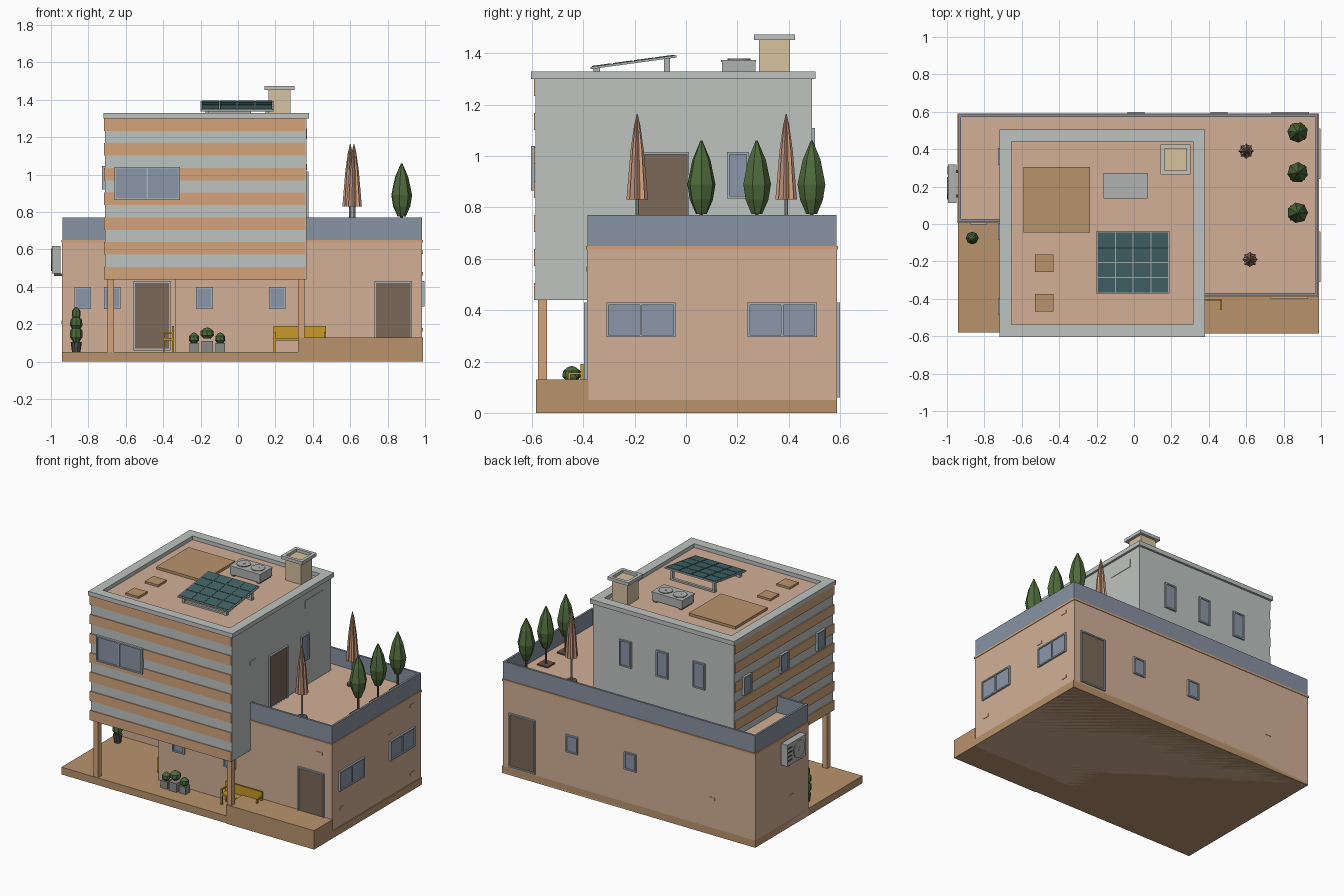
import bpy, bmesh, math
from mathutils import Matrix, Vector

if "Cube" in bpy.data.objects:
    bpy.data.objects.remove(bpy.data.objects["Cube"])

def mat(name, hexcol):
    m = bpy.data.materials.new(name)
    c = [int(hexcol[i:i + 2], 16) / 255 for i in (0, 2, 4)]
    m.diffuse_color = [((v + .055) / 1.055) ** 2.4 for v in c] + [1]
    m.use_nodes = True
    m.node_tree.nodes["Principled BSDF"].inputs["Base Color"].default_value = m.diffuse_color
    return m

PINK, GREY, ORANGE = mat("plaster", "D2B097"), mat("pale_grey", "BEC4C0"), mat("orange", "D3A57B")
BLUE, BROWN, GLASS = mat("slate", "8792A2"), mat("deck", "B9946D"), mat("glass", "8A96A8")
DOOR, FRAME, GOLD = mat("door", "7C6858"), mat("frame", "A9B5BC"), mat("yellow", "C79A28")
GREEN, POT, DARK = mat("leaf", "4F6B3C"), mat("pot", "8A8A8A"), mat("dark", "55504C")
METAL, TEAL, BEIGE = mat("metal", "B0B2B2"), mat("solar", "426468"), mat("chimney", "D6C2A0")
ROSE, TRUNK = mat("rose", "B98E80"), mat("trunk", "66503E")
I = Matrix.Identity(4)

def finish(name, bm, mats, M=I):
    me = bpy.data.meshes.new(name)
    bmesh.ops.recalc_face_normals(bm, faces=bm.faces)
    bm.transform(M)
    bm.to_mesh(me)
    bm.free()
    for m in mats:
        me.materials.append(m)
    ob = bpy.data.objects.new(name, me)
    bpy.context.collection.objects.link(ob)
    return ob

def box(name, x0, x1, y0, y1, z0, z1, m, M=I):
    bm = bmesh.new()
    bmesh.ops.create_cube(bm, size=1)
    for v in bm.verts:
        v.co = ((x0 + x1) / 2 + v.co.x * (x1 - x0), (y0 + y1) / 2 + v.co.y * (y1 - y0),
                (z0 + z1) / 2 + v.co.z * (z1 - z0))
    return finish(name, bm, [m], M)

def prism(name, pts, z0, z1, m):
    bm = bmesh.new()
    f = bm.faces.new([bm.verts.new((x, y, z0)) for x, y in pts])
    r = bmesh.ops.extrude_face_region(bm, geom=[f])
    for v in r["geom"]:
        if isinstance(v, bmesh.types.BMVert):
            v.co.z = z1
    if not f.is_valid or len(bm.faces) < len(pts) + 2:
        bm.faces.new([v for v in bm.verts if v.co.z == z0][:len(pts)])
    return finish(name, bm, [m])

def lathe(name, prof, seg, mats, M=I, star=1.0):
    """Revolve (r, z) points; star < 1 pulls in every other column."""
    bm = bmesh.new()
    rings = [[bm.verts.new((r * math.cos(2 * math.pi * i / seg) * (star if i % 2 else 1),
                            r * math.sin(2 * math.pi * i / seg) * (star if i % 2 else 1), z))
              for i in range(seg)] for r, z in prof]
    for a, b in zip(rings, rings[1:]):
        for i in range(seg):
            j = (i + 1) % seg
            f = bm.faces.new((a[i], a[j], b[j], b[i]))
            f.material_index = (i // 2) % len(mats)
    bm.faces.new(rings[0])
    bm.faces.new(rings[-1])
    return finish(name, bm, mats, M)

def ring(name, x0, x1, y0, y1, z0, z1, t, m, M=I):
    box(name + "_front", x0, x1, y0, y0 + t, z0, z1, m, M)
    box(name + "_back", x0, x1, y1 - t, y1, z0, z1, m, M)
    box(name + "_left", x0, x0 + t, y0 + t, y1 - t, z0, z1, m, M)
    box(name + "_right", x1 - t, x1, y0 + t, y1 - t, z0, z1, m, M)

def at(x, y, z=0, deg=0):
    return Matrix.Translation((x, y, z)) @ Matrix.Rotation(math.radians(deg), 4, 'Z')

def opening(name, M, w, z0, z1, fill=GLASS, panes=1):
    """Framed window or door; the wall lies at local y = 0 and faces -y."""
    t, h = .009, w / 2
    for s in (-1, 1):
        box(name + "_jamb", s * h - (t if s > 0 else 0), s * h + (t if s < 0 else 0), -.012, .004, z0, z1, FRAME, M)
    box(name + "_head", -h + t, h - t, -.012, .004, z1 - t, z1, FRAME, M)
    box(name + "_sill", -h + t, h - t, -.012, .004, z0, z0 + t, FRAME, M)
    if panes == 2:
        box(name + "_mullion", -t / 2, t / 2, -.011, .004, z0 + t, z1 - t, FRAME, M)
    box(name + "_panel", -h + t, h - t, -.005, .004, z0 + t, z1 - t, fill, M)

def fan(name, M, r):
    lathe(name + "_disc", [(r, 0), (r, .003)], 20, [DARK], M)
    lathe(name + "_guard", [(r * .92, 0), (r, 0), (r, .006), (r * .92, .006)], 20, [METAL], M)
    for k in range(5):
        box(name + "_blade", r * .1, r * .88, -r * .13, r * .13, .003, .005, METAL, M @ at(0, 0, 0, 72 * k))
    lathe(name + "_hub", [(r * .2, 0), (r * .2, .007)], 10, [METAL], M)

def bench(name, M, w):
    h = w / 2
    box(name + "_seat", -h, h, -.06, 0, .062, .075, GOLD, M)
    box(name + "_back", -h, h, -.01, 0, .075, .14, GOLD, M)
    for s in (-1, 1):
        a, b = sorted((s * h, s * (h - .01)))
        box(name + "_front_leg", a, b, -.06, -.05, 0, .105, GOLD, M)
        box(name + "_rear_leg", a, b, -.01, 0, 0, .14, GOLD, M)
        box(name + "_arm", a, b, -.06, 0, .1, .108, GOLD, M)

# Ground slab and raised deck
box("slab", -.94, .99, -.58, .588, 0, .05, BROWN)
box("raised_deck", .32, .99, -.585, -.38, 0, .13, BROWN)

# Lower storey: L-shaped body with ledge, terrace floor and parapet
def plan(e):
    return [(-.94 - e, .01 - e), (-.335 - e, .01 - e), (-.335 - e, -.385 - e), (.985 + e, -.385 - e),
            (.985 + e, .588 + e), (-.94 - e, .588 + e)]
prism("lower_walls", plan(0), 0, .64, PINK)
prism("ledge", plan(.004), .637, .65, ORANGE)
prism("terrace_floor", plan(-.01), .64, .658, PINK)
t = .014
box("parapet_right", .985 - t, .985, -.383, .586, .65, .77, BLUE)
box("parapet_back", -.938, .985 - t, .586 - t, .586, .65, .77, BLUE)
box("parapet_left", -.938, -.938 + t, .012, .586 - t, .65, .77, BLUE)
box("parapet_front_left", -.938 + t, -.70, .012, .012 + t, .65, .77, BLUE)
box("parapet_front_right", .35, .985 - t, -.383, -.383 + t, .65, .77, BLUE)

# Upper storey with banded front and left faces
box("upper_walls", -.71, .365, -.586, .49, .44, 1.30, GREY)
for k in range(0, 13, 2):
    z = .44 + k * .86 / 13
    box("orange_band", -.716, .362, -.592, .486, z - (.001 if k == 0 else 0), z + .86 / 13, ORANGE)
ring("roof_rim", -.72, .38, -.603, .505, 1.30, 1.33, .065, GREY)
box("roof_floor", -.66, .32, -.54, .45, 1.29, 1.304, PINK)
for x0, z0 in ((-.698, .05), (.32, .05)):
    box("porch_post", x0, x0 + .036, -.577, -.541, z0, .44, ORANGE)

# Doors and windows
F, R, B, L = 0, 90, 180, -90
opening("porch_door", at(-.46, .01), .2, .06, .43, DOOR)
opening("front_door", at(.83, -.385), .2, .06, .43, DOOR)
opening("back_door", at(.835, .588, 0, B), .2, .06, .43, DOOR)
opening("terrace_door", at(.365, -.088, 0, R), .2, .65, 1.015, DOOR)
for x, y in ((-.83, .01), (-.672, .01), (-.18, -.385), (.21, -.385)):
    opening("front_window", at(x, y), .09, .28, .40)
for x in (.455, .01):
    opening("back_window", at(x, .588, 0, B), .09, .28, .40)
for y in (-.175, .375):
    opening("side_window", at(.985, y, 0, R), .27, .295, .43, GLASS, 2)
opening("upper_front_window", at(-.485, -.592), .35, .865, 1.04, GLASS, 2)
opening("upper_side_window", at(.365, .202, 0, R), .085, .835, 1.015)
for x in (.115, -.165, -.445):
    opening("upper_back_window", at(x, .49, 0, B), .09, .93, 1.11)
for y in (.36, -.04, -.44):
    opening("upper_left_window", at(-.716, y, 0, L), .09, .92, 1.045)

# Slightly raised wall patches
for x, y, d, w, z, h, m in ((.365, .305, R, .19, 1.19, .055, GREY), (.365, -.36, R, .06, 1.025, .03, GREY),
                            (.985, -.278, R, .045, .16, .02, PINK), (.985, .247, R, .045, .46, .02, PINK),
                            (.985, .488, R, .045, .575, .02, PINK), (.985, .488, R, .045, .105, .02, PINK),
                            (.89, -.385, F, .045, .55, .02, PINK), (-.61, .588, B, .045, .24, .02, PINK),
                            (-.94, .2, L, .045, .2, .02, PINK)):
    box("wall_patch", -w / 2, w / 2, -.003, .003, z, z + h, m, at(x, y, 0, d))

# Roof: hatch, pads, chimney, cooling unit
box("hatch", -.59, -.235, -.045, .305, 1.30, 1.322, BROWN)
for y in (-.21, -.42):
    box("roof_pad", -.53, -.43, y - .047, y + .047, 1.30, 1.318, BROWN)
box("chimney", .162, .282, .285, .405, 1.30, 1.455, BEIGE)
ring("chimney_cap", .142, .302, .265, .425, 1.452, 1.474, .022, GREY)
box("roof_cooler", -.16, .07, .14, .27, 1.315, 1.372, METAL)
box("roof_cooler_lid", -.163, .073, .137, .273, 1.366, 1.374, METAL)
for x in (-.14, .05):
    box("cooler_foot", x - .012, x + .012, .145, .265, 1.30, 1.316, DARK)
for x in (-.1, .008):
    fan("roof_fan", at(x, .207, 1.373), .045)

# Tilted solar panel
S = Matrix.Translation((-.005, -.205, 1.367)) @ Matrix.Rotation(.135, 4, 'X')
box("solar_tray", -.195, .195, -.169, .169, -.006, .003, METAL, S)
for i in range(4):
    for j in range(4):
        x, y = -.1425 + .095 * i, -.123 + .082 * j
        box("solar_cell", x - .045, x + .045, y - .0385, y + .0385, .002, .006, TEAL, S)
for x in (-.165, .155):
    box("solar_front_leg", x - .008, x + .008, -.36, -.335, 1.30, 1.348, METAL)
    box("solar_rear_leg", x - .008, x + .008, -.085, -.062, 1.30, 1.385, METAL)
for y in (-.355, -.08):
    box("solar_rail", -.175, .165, y, y + .018, 1.304, 1.316, METAL)

# Wall cooling unit on the left side
box("wall_cooler", -.995, -.948, .112, .318, .47, .618, METAL)
for y in (.15, .28):
    box("wall_cooler_bracket", -.985, -.935, y - .008, y + .008, .458, .472, DARK)
fan("wall_fan", Matrix.Translation((-.994, .19, .545)) @ Matrix.Rotation(-math.pi / 2, 4, 'Y'), .06)
for k in range(4):
    box("wall_cooler_slat", -.998, -.99, .265, .308, .5 + .028 * k, .508 + .028 * k, DARK)

# Benches
bench("front_bench", at(.33, -.4, .05), .28)
bench("porch_bench", at(-.342, -.18, .05, -90), .24)

# Terrace trees and closed parasols
for k, y in enumerate((.06, .275, .49)):
    box("tree_bed", .835, .915, y - .04, y + .04, .65, .667, TRUNK)
    lathe("tree_trunk", [(.008, .66), (.008, .80)], 6, [TRUNK], at(.875, y))
    lathe("tree_crown", [(.022, .775), (.046, .83), (.056, .89), (.036, .985), (.004, 1.06)], 7, [GREEN],
          at(.875, y, 0, 35 * k))
for x, y in ((.60, .39), (.62, -.19)):
    lathe("parasol_base", [(.035, .655), (.035, .67)], 10, [DARK], at(x, y))
    lathe("parasol_pole", [(.007, .66), (.007, 1.1)], 8, [METAL], at(x, y))
    lathe("parasol_cloth", [(.042, .83), (.026, 1.02), (.012, 1.12), (.002, 1.163)], 16, [ORANGE, ROSE],
          at(x, y), .72)

# Potted plants
def blob(name, x, y, z, r, h):
    lathe(name, [(r * .5, z - h), (r, z - h * .4), (r * .95, z + h * .35), (r * .45, z + h * .85), (.003, z + h)],
          8, [GREEN], at(x, y))
for x, r, h in ((-.235, .027, .125), (-.165, .036, .152), (-.095, .027, .125)):
    k = .03 if r > .03 else .025
    box("square_pot", x - k, x + k, -.445 - k, -.445 + k, .05, .05 + 2 * k, POT)
    blob("shrub", x, -.445, h, r, .03)
lathe("round_pot", [(.022, .05), (.03, .105)], 10, [DARK], at(-.865, -.075))
lathe("topiary_stem", [(.006, .1), (.006, .26)], 6, [TRUNK], at(-.865, -.075))
for z, r, h in ((.15, .034, .045), (.208, .033, .04), (.258, .024, .034)):
    blob("topiary_ball", -.865, -.075, z, r, h)
